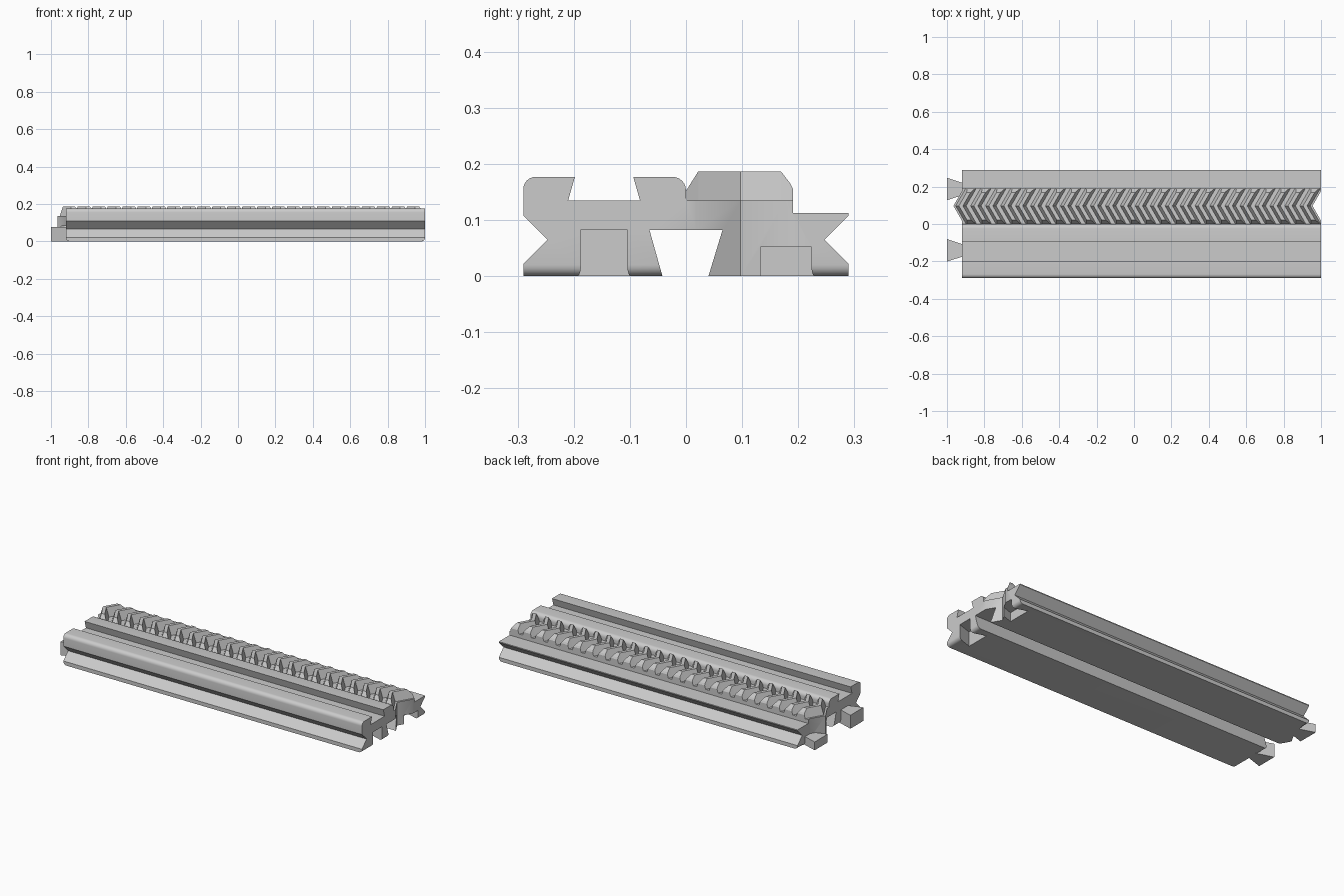
import bpy, bmesh, math
from mathutils import Vector

cube = bpy.data.objects.get("Cube")
if cube:
    bpy.data.objects.remove(cube, do_unlink=True)

grey = bpy.data.materials.new("light_grey")
grey.use_nodes = True
GREY = (0.6, 0.6, 0.6, 1)
grey.diffuse_color = GREY
grey.node_tree.nodes["Principled BSDF"].inputs["Base Color"].default_value = GREY


def finish(name, bm):
    bmesh.ops.recalc_face_normals(bm, faces=bm.faces)
    mesh = bpy.data.meshes.new(name)
    bm.to_mesh(mesh)
    bm.free()
    mesh.materials.append(grey)
    ob = bpy.data.objects.new(name, mesh)
    bpy.context.collection.objects.link(ob)
    return ob


def prism(name, pts, lo, hi, along_x=False):
    """Extrude a (y, z) profile along x, or an (x, y) plan along z."""
    bm = bmesh.new()
    place = (lambda p: (lo, *p)) if along_x else (lambda p: (*p, lo))
    face = bm.faces.new([bm.verts.new(place(p)) for p in pts])
    step = Vector((hi - lo, 0, 0) if along_x else (0, 0, hi - lo))
    new = bmesh.ops.extrude_face_region(bm, geom=[face])["geom"]
    bmesh.ops.translate(bm, vec=step, verts=[v for v in new if isinstance(v, bmesh.types.BMVert)])
    return finish(name, bm)


def boolean(ob, tool, operation):
    mod = ob.modifiers.new(operation, 'BOOLEAN')
    mod.operation, mod.solver, mod.object = operation, 'EXACT', tool
    bpy.context.view_layer.objects.active = ob
    bpy.ops.object.modifier_apply(modifier=mod.name)
    bpy.data.objects.remove(tool, do_unlink=True)


def arc(cy, cz, r, start, end, n=6):
    angles = [math.radians(start + (end - start) * i / n) for i in range(n + 1)]
    return [(cy + r * math.cos(a), cz + r * math.sin(a)) for a in angles]


def dovetail(name, yc, x_neck, x_wide, neck, wide, lo, hi):
    plan = [(x_neck, yc - neck), (x_wide, yc - wide), (x_wide, yc + wide), (x_neck, yc + neck)]
    return prism(name, plan, lo, hi)


# Main dimensions
LEFT, RIGHT, SIDE = -0.92, 1.0, 0.29
MID, POINT, HALF = 0.097, 0.0455, 0.079     # chevron centre line, depth and half width
SLOPE = POINT / HALF
ROOT, TIP, PITCH = 0.135, 0.187, 0.08

# Body: grooved rail section
profile = [(-SIDE, 0), (-SIDE, 0.022), (-0.247, 0.065), (-SIDE, 0.108)]
profile += arc(-0.268, 0.155, 0.022, 180, 90)
profile += [(-0.198, 0.177), (-0.21, ROOT), (-0.082, ROOT), (-0.094, 0.177)]
profile += arc(-0.024, 0.153, 0.024, 90, 0)
profile += [(0, ROOT), (0.191, ROOT), (0.191, 0.113), (SIDE, 0.113), (SIDE, 0.108),
            (0.247, 0.065), (SIDE, 0.022), (SIDE, 0), (0.04, 0), (0.065, 0.082),
            (-0.065, 0.082), (-0.042, 0)]
body = prism("rail_body", profile, -1.1, 1.1, along_x=True)

# Trim both ends: pointed on the left, notched on the right
plan = [(LEFT, -0.4), (RIGHT, -0.4), (RIGHT, MID - HALF), (RIGHT - POINT, MID),
        (RIGHT, MID + HALF), (RIGHT, 0.4), (LEFT, 0.4), (LEFT, MID + HALF),
        (LEFT - POINT, MID), (LEFT, MID - HALF)]
boolean(body, prism("end_trim", plan, -0.1, 0.4), 'INTERSECT')

# Joining sockets in the right end
JOINTS = [("front", -0.146, 0.083, 0.078), ("back", 0.182, 0.052, 0.048)]
for side, yc, socket_top, tab_top in JOINTS:
    cut = dovetail(side + "_socket", yc, RIGHT + 0.01, RIGHT - 0.085, 0.038, 0.069, -0.05, socket_top)
    boolean(body, cut, 'DIFFERENCE')

# Rounded lower edges on the flat ends
bm = bmesh.new()
bm.from_mesh(body.data)
edges = [e for e in bm.edges
         if all(abs(v.co.z) < 1e-4 for v in e.verts)
         and any(all(abs(v.co.x - x) < 1e-4 for v in e.verts) for x in (LEFT, RIGHT))
         and e.calc_length() > 0.03]
bmesh.ops.bevel(bm, geom=edges, offset=0.02, segments=5, profile=0.5, affect='EDGES')
bm.to_mesh(body.data)
bm.free()

# Joining tabs on the left end
for side, yc, socket_top, tab_top in JOINTS:
    dovetail(side + "_tab", yc + 0.005, LEFT + 0.025, -1.0, 0.026, 0.06, 0, tab_top)

# Herringbone rack teeth with chamfered ends
STATIONS = [(0, 0.152), (0.022, TIP), (MID, TIP), (0.169, TIP), (0.186, 0.165), (0.191, 0.155)]
bm = bmesh.new()
for i in range(24):
    apex = LEFT - POINT + PITCH * (i + 0.5)
    rings = []
    for y, top in STATIONS:
        x = apex + abs(y - MID) * SLOPE
        section = []
        for z, sign in ((ROOT - 0.005, -1), (top, -1), (top, 1), (ROOT - 0.005, 1)):
            half = 0.0297 - max(z - ROOT, 0) * 0.364
            section.append(bm.verts.new((x + sign * half, y, z)))
        rings.append(section)
    for a, b in zip(rings, rings[1:]):
        for k in range(4):
            bm.faces.new((a[k], a[k - 1], b[k - 1], b[k]))
    bm.faces.new(rings[0])
    bm.faces.new(rings[-1][::-1])
finish("rack_teeth", bm)

# Smooth the rounded edges only
bpy.ops.object.select_all(action='DESELECT')
body.select_set(True)
bpy.context.view_layer.objects.active = body
bpy.ops.object.shade_smooth_by_angle(angle=math.radians(30))
